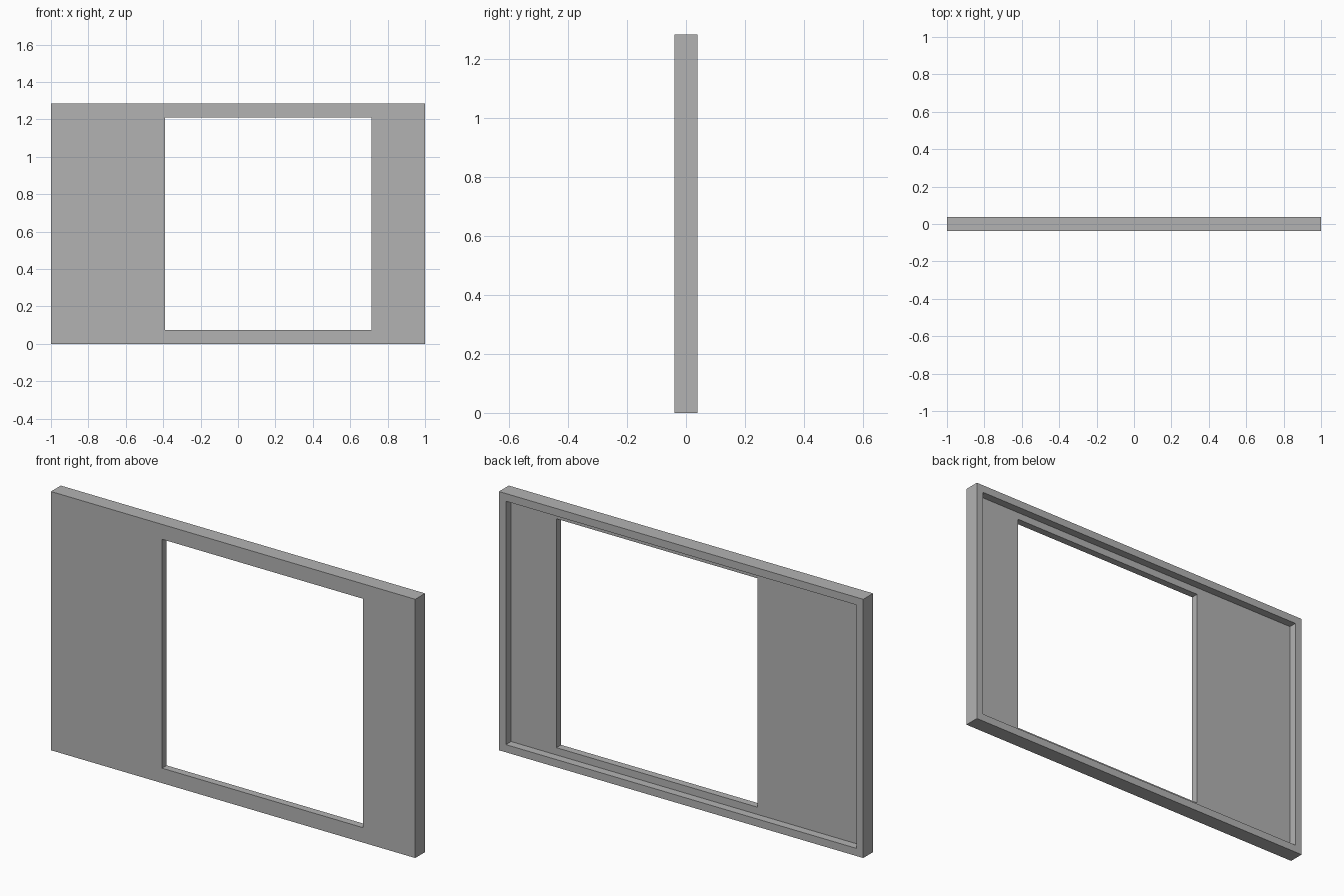
import bpy
import bmesh

cube = bpy.data.objects.get("Cube")
if cube:
    bpy.data.objects.remove(cube, do_unlink=True)

# Main dimensions
WIDTH, HEIGHT, DEPTH = 2.0, 1.284, 0.077
RIM = 0.038
FRONT, BACK = -DEPTH / 2, DEPTH / 2
RECESS = -0.002                      # floor of the recess behind the panel

outer = (-WIDTH / 2, WIDTH / 2, 0, HEIGHT)
inner = (-WIDTH / 2 + RIM, WIDTH / 2 - RIM, RIM, HEIGHT - RIM)
opening = (-0.39, 0.713, 0.074, 1.21)


def rectangle(bm, bounds, y):
    """Four vertices of an upright rectangle at depth y."""
    x0, x1, z0, z1 = bounds
    return [bm.verts.new((x, y, z))
            for x, z in ((x0, z0), (x1, z0), (x1, z1), (x0, z1))]


# Single material
grey = bpy.data.materials.new("plain grey")
grey.use_nodes = True
colour = (0.45, 0.45, 0.45, 1)
grey.diffuse_color = colour
grey.node_tree.nodes["Principled BSDF"].inputs["Base Color"].default_value = colour

# Wall panel: outer sides, front, opening sides, recess floor, recess sides, rim
bm = bmesh.new()
loops = [rectangle(bm, bounds, y) for bounds, y in (
    (outer, BACK), (outer, FRONT), (opening, FRONT),
    (opening, RECESS), (inner, RECESS), (inner, BACK))]
for a, b in zip(loops, loops[1:] + loops[:1]):
    for i in range(4):
        j = (i + 1) % 4
        bm.faces.new((a[i], a[j], b[j], b[i]))
bmesh.ops.recalc_face_normals(bm, faces=bm.faces)

mesh = bpy.data.meshes.new("wall_panel")
bm.to_mesh(mesh)
bm.free()
mesh.materials.append(grey)
panel = bpy.data.objects.new("wall_panel", mesh)
bpy.context.collection.objects.link(panel)
